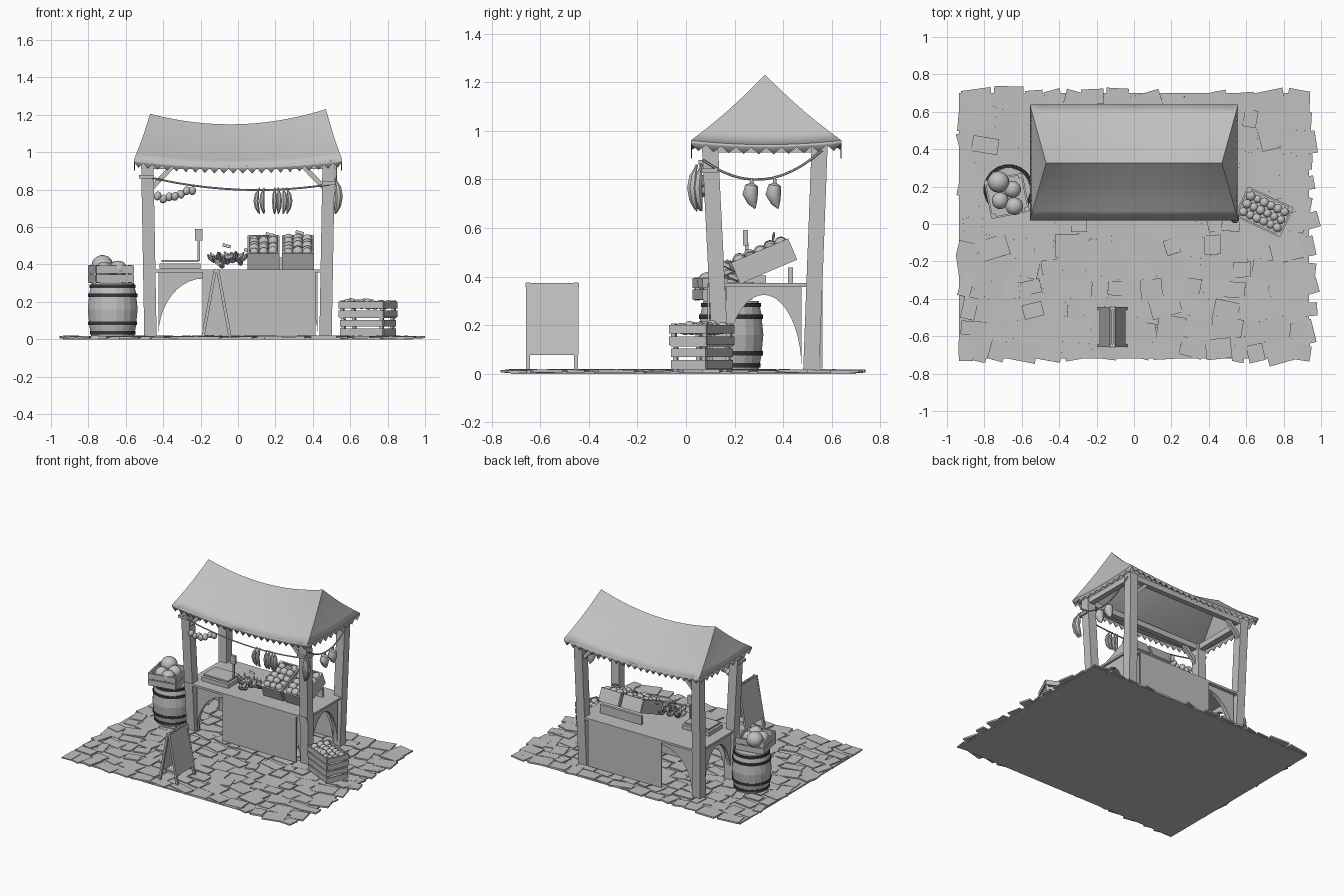
import bpy, bmesh, math, random
from mathutils import Vector, Matrix, Euler

cube = bpy.data.objects.get("Cube")
if cube:
    bpy.data.objects.remove(cube)
random.seed(7)
rnd = random.uniform


def material(name, c):
    m = bpy.data.materials.new(name)
    m.use_nodes = True
    m.diffuse_color = (c, c, c, 1)
    m.node_tree.nodes["Principled BSDF"].inputs["Base Color"].default_value = (c, c, c, 1)
    return m


GREY = material("plain grey", 0.53)
DARK = material("dark iron", 0.04)


def finish(bm, name, mat=GREY, smooth=False, place=None):
    if place:
        bmesh.ops.transform(bm, matrix=place, verts=bm.verts)
    bmesh.ops.recalc_face_normals(bm, faces=bm.faces)
    me = bpy.data.meshes.new(name)
    bm.to_mesh(me)
    bm.free()
    me.materials.append(mat)
    ob = bpy.data.objects.new(name, me)
    bpy.context.collection.objects.link(ob)
    if smooth:
        bpy.ops.object.select_all(action='DESELECT')
        ob.select_set(True)
        bpy.context.view_layer.objects.active = ob
        bpy.ops.object.shade_smooth_by_angle(angle=math.radians(40))
    return ob


def box(bm, loc, size, rot=(0, 0, 0)):
    m = Matrix.LocRotScale(Vector(loc), Euler(rot), Vector(size))
    return bmesh.ops.create_cube(bm, size=1, matrix=m)["verts"]


def ball(bm, loc, r, squash=1):
    m = Matrix.LocRotScale(Vector(loc), Euler((rnd(-.4, .4), rnd(-.4, .4), 0)), Vector((r, r, r * squash)))
    bmesh.ops.create_uvsphere(bm, u_segments=14, v_segments=9, radius=1, matrix=m)


def tube(bm, pts, radii, n=8):
    """Sweep an n-sided ring along the points."""
    pts = [Vector(p) for p in pts]
    span = pts[-1] - pts[0]
    ref = Vector((0, 1, 0)) if abs(span.normalized().z) > .7 else Vector((0, 0, 1))
    rings = []
    for i, p in enumerate(pts):
        t = (pts[min(i + 1, len(pts) - 1)] - pts[max(i - 1, 0)]).normalized()
        a = t.cross(ref).normalized()
        b = t.cross(a)
        r = radii[i] if isinstance(radii, (list, tuple)) else radii
        ang = [math.pi / n + 2 * math.pi * k / n for k in range(n)]
        rings.append([bm.verts.new(p + r * (a * math.cos(q) + b * math.sin(q))) for q in ang])
    for r0, r1 in zip(rings, rings[1:]):
        for k in range(n):
            bm.faces.new((r0[k], r0[(k + 1) % n], r1[(k + 1) % n], r1[k]))
    bm.faces.new(rings[0])
    bm.faces.new(rings[-1])


def beam(bm, p0, p1, w):
    tube(bm, [p0, p1], w / math.sqrt(2), 4)


# Paved ground
bm = bmesh.new()
box(bm, (0, -.01, .005), (1.87, 1.42, .01))
finish(bm, "ground_slab")
bm = bmesh.new()
y = -.68
while y < .72:
    x = -.95 + rnd(0, .04)
    while x < .96:
        w, d = rnd(.06, .17), rnd(.07, .13)
        h = rnd(.008, .014)
        px, py = min(x + w / 2, .91), max(-.69, min(.69, y + rnd(-.02, .02)))
        box(bm, (px, py, .005 + h / 2), (w, d, h), (rnd(-.02, .02), rnd(-.02, .02), rnd(-.3, .3)))
        x += w + .012
    y += .112
finish(bm, "paving_stones")

# Posts, top rails and braces
bm = bmesh.new()
for sx in (-1, 1):
    for y0, y1 in ((.145, .098), (.515, .55)):
        beam(bm, (sx * .468, y0, .01), (sx * .485, y1, .95), .066)
        beam(bm, (sx * .48, y1, .79), (sx * .35, y1, .925), .026)
    beam(bm, (sx * .485, .08, .93), (sx * .485, .57, .93), .04)
for y in (.098, .55):
    beam(bm, (-.49, y, .93), (.49, y, .93), .04)
finish(bm, "posts_and_rails")

# Counter with arched corner brackets and hanging cloths
bm = bmesh.new()
box(bm, (0, .325, .366), (1.0, .47, .016))
finish(bm, "counter_top")


def bracket(bm, corner, direction, width, thick):
    """Spandrel board with an elliptical cut, running from a post along a direction."""
    c, d = Vector(corner), Vector(direction)
    side = d.cross(Vector((0, 0, 1))) * thick / 2
    front, back = [], []
    for i in range(11):
        a = math.pi / 2 * i / 10
        low = c + d * width * (1 - math.cos(a)) + Vector((0, 0, .02 + .305 * math.sin(a)))
        high = Vector((low.x, low.y, .358))
        for row, s in ((front, side), (back, -side)):
            row.append((bm.verts.new(low + s), bm.verts.new(high + s)))
    for f0, f1, b0, b1 in zip(front, front[1:], back, back[1:]):
        bm.faces.new((f0[0], f1[0], f1[1], f0[1]))
        bm.faces.new((b0[0], b1[0], b1[1], b0[1]))
        bm.faces.new((f0[0], f1[0], b1[0], b0[0]))


bm = bmesh.new()
for sx in (-1, 1):
    for y in (.14, .52):
        bracket(bm, (sx * .425, y, 0), (-sx, 0, 0), .24, .03)
    bracket(bm, (sx * .47, .165, 0), (0, 1, 0), .155, .03)
    bracket(bm, (sx * .47, .475, 0), (0, -1, 0), .155, .03)
for y in (.14, .52):
    box(bm, (0, y, .341), (.4, .03, .034))
finish(bm, "arched_brackets")
bm = bmesh.new()
for y in (.093, .557):
    box(bm, (.113, y, .197), (.605, .008, .352))
finish(bm, "counter_cloths")


# Sagging canopy with pointed valance
def ridge(t):
    return Vector((.47 * t, .325, 1.15 + .068 * t * t + .0125 * t))


def eave(t, y):
    return Vector((.557 * t, y, .925 + .035 * t * t))


def end_eave(sx, s):
    return Vector((sx * .557, .33 + .31 * s, .943 + .017 * s * s))


def sheet(bm, lows, highs, rows=6):
    grid = []
    for lo, hi in zip(lows, highs):
        bow = Vector((0, 0, -.012))
        grid.append([bm.verts.new(lo.lerp(hi, k / rows) + bow * math.sin(math.pi * k / rows)) for k in range(rows + 1)])
    for c0, c1 in zip(grid, grid[1:]):
        for k in range(rows):
            bm.faces.new((c0[k], c1[k], c1[k + 1], c0[k + 1]))


def valance(bm, edge, teeth):
    for i in range(teeth):
        p, q = edge(i / teeth), edge((i + 1) / teeth)
        drop = Vector((0, 0, -.012))
        tip = (p + q) / 2 + Vector((0, 0, -.04))
        bm.faces.new([bm.verts.new(v) for v in (p, p + drop, tip, q + drop, q)])


bm = bmesh.new()
ts = [i / 10 - 1 for i in range(21)]
for y in (.02, .64):
    sheet(bm, [eave(t, y) for t in ts], [ridge(t) for t in ts])
    valance(bm, lambda f: eave(2 * f - 1, y), 22)
for sx in (-1, 1):
    sheet(bm, [end_eave(sx, t) for t in ts], [ridge(sx)] * len(ts))
    valance(bm, lambda f: end_eave(sx, 2 * f - 1), 10)
bmesh.ops.remove_doubles(bm, verts=bm.verts, dist=.0005)
roof = finish(bm, "canopy", smooth=True)
solid = roof.modifiers.new("thickness", 'SOLIDIFY')
solid.thickness = .005


# Ropes with hanging produce
def sag(p, q, depth):
    p, q = Vector(p), Vector(q)
    return [p.lerp(q, i / 12) - Vector((0, 0, depth * 4 * (i / 12) * (1 - i / 12))) for i in range(13)]


bm = bmesh.new()
tube(bm, sag((-.51, .06, .875), (.53, .06, .835), .055), .005, 6)
tube(bm, sag((.525, .07, .88), (.525, .56, .92), .1), .005, 6)
for x, z in ((-.49, .87), (.49, .835)):
    box(bm, (x, .09, z), (.08, .078, .018))
finish(bm, "ropes")


def long_fruit(bm, top, length, r, bend):
    pts = [Vector(top) + Vector((bend[0] * math.sin(math.pi * f), bend[1] * math.sin(math.pi * f), -length * f))
           for f in (0, .12, .25, .5, .75, .92, 1)]
    tube(bm, pts, [r * k for k in (.25, .35, .85, 1, .85, .45, .15)], 8)


bm = bmesh.new()
for x in (.115, .14, .195, .215, .24, .26):
    long_fruit(bm, (x, .06, .81), .14, .015, ((x - .19) * .25, -.015))
for y in (.045, .065):
    long_fruit(bm, (.52, y, .86), .19, .022, (.02, -.02))
finish(bm, "hanging_long_fruit", smooth=True)
bm = bmesh.new()
for y in (.27, .365):
    tube(bm, [(.525, y, .805), (.525, y, .785), (.525, y, .775), (.525, y - .006, .74), (.525, y + .004, .705), (.525, y + .014, .68)],
         [.006, .008, .026, .032, .02, .003], 10)
for i in range(7):
    ball(bm, (-.43 + .031 * i, .06 + rnd(-.015, .015), .76 + .008 * i + rnd(-.02, .02)), .02, 1.2)
finish(bm, "hanging_peppers", smooth=True)

# Weighing scale
bm = bmesh.new()
box(bm, (-.31, .25, .39), (.22, .16, .03))
box(bm, (-.31, .25, .418), (.2, .14, .012))
box(bm, (-.21, .25, .48), (.014, .014, .12))
box(bm, (-.21, .245, .56), (.04, .02, .062))
finish(bm, "weighing_scale")

# Loose fruit on the counter
bm = bmesh.new()
for i in range(18):
    x, y, z = -.13 + .009 * i, rnd(.14, .28), rnd(.39, .44)
    a, s = rnd(-1, 1), .045
    tube(bm, [(x + s * f * math.sin(a), y + s * f * math.cos(a), z + .03 * f * f) for f in (-1, -.6, 0, .6, 1)],
         [.004, .013, .016, .013, .004], 6)
finish(bm, "counter_fruit", smooth=True)


def crate(bm, L, W, H, slats, z=0, gap=.012):
    """Open crate: floor, corner battens and slatted walls."""
    box(bm, (0, 0, z + .006), (L, W, .01))
    h = H / slats
    for i in range(slats):
        zz = z + h * (i + .5)
        for s in (-1, 1):
            box(bm, (0, s * W / 2, zz), (L, .01, h - gap))
            box(bm, (s * L / 2, 0, zz), (.01, W, h - gap))
    for sx in (-1, 1):
        for sy in (-1, 1):
            box(bm, (sx * (L / 2 - .012), sy * (W / 2 - .012), z + H / 2), (.018, .018, H))


def heap(bm, L, W, nx, ny, z, r):
    for i in range(nx):
        for j in range(ny):
            ball(bm, ((i + .5) / nx * L - L / 2, (j + .5) / ny * W - W / 2, z + rnd(-.008, .012)), r * rnd(.9, 1.1), .95)


# Tilted display crates
for name, x in (("left", .32), ("right", .137)):
    place = Matrix.Translation((x, .34, .42)) @ Matrix.Rotation(math.radians(23), 4, 'X')
    bm = bmesh.new()
    crate(bm, .16, .245, .095, 1, gap=0)
    finish(bm, name + "_display_crate", place=place)
    bm = bmesh.new()
    heap(bm, .15, .23, 3, 5, .085, .027)
    finish(bm, name + "_crate_fruit", smooth=True, place=place)
bm = bmesh.new()
box(bm, (.23, .43, .405), (.34, .02, .065))
finish(bm, "crate_support")
bm = bmesh.new()
for x, y, z in ((-.06, .25, .5), (.17, .36, .56), (.33, .36, .57), (.055, .28, .475)):
    box(bm, (x, y, z), (.045, .006, .016), (-.3, .25, 0))
finish(bm, "price_tags")

# Barrel with iron hoops, crate and melons
bm = bmesh.new()
prof = [(.015, .115), (.07, .126), (.16, .135), (.25, .126), (.30, .115)]
tube(bm, [(-.67, .185, z) for z, r in prof], [r for z, r in prof], 20)
finish(bm, "barrel")
bm = bmesh.new()
for z, r in ((.035, .123), (.085, .132), (.235, .133), (.283, .124)):
    tube(bm, [(-.67, .185, z - .009), (-.67, .185, z + .009)], r, 24)
finish(bm, "barrel_hoops", DARK)
bm = bmesh.new()
crate(bm, .2, .2, .095, 2, .302, .006)
finish(bm, "barrel_crate", place=Matrix.Translation((-.68, .15, 0)) @ Matrix.Rotation(.2, 4, 'Z'))
bm = bmesh.new()
for x, y, z, r in ((-.725, .225, .395, .058), (-.65, .185, .375, .046), (-.64, .095, .375, .048), (-.715, .125, .37, .046)):
    ball(bm, (x, y, z), r, .95)
finish(bm, "melons", smooth=True)

# Stacked slatted crates with apples
place = Matrix.Translation((.695, .065, .015)) @ Matrix.Rotation(math.radians(-25), 4, 'Z')
bm = bmesh.new()
crate(bm, .25, .155, .095, 2)
crate(bm, .26, .165, .095, 2, .097)
finish(bm, "stacked_crates", place=place)
bm = bmesh.new()
heap(bm, .24, .14, 6, 3, .17, .024)
finish(bm, "apples", smooth=True, place=place)

# Folding sign board
bm = bmesh.new()
for s in (-1, 1):
    tilt = (0, -s * .19, 0)
    box(bm, (-.115 + s * .037, -.55, .225), (.008, .215, .3), tilt)
    for y in (-.65, -.452):
        beam(bm, (-.115 + s * .072, y, .015), (-.115 + s * .006, y, .375), .016)
    box(bm, (-.115 + s * .01, -.55, .365), (.012, .22, .014), tilt)
finish(bm, "sign_board")
